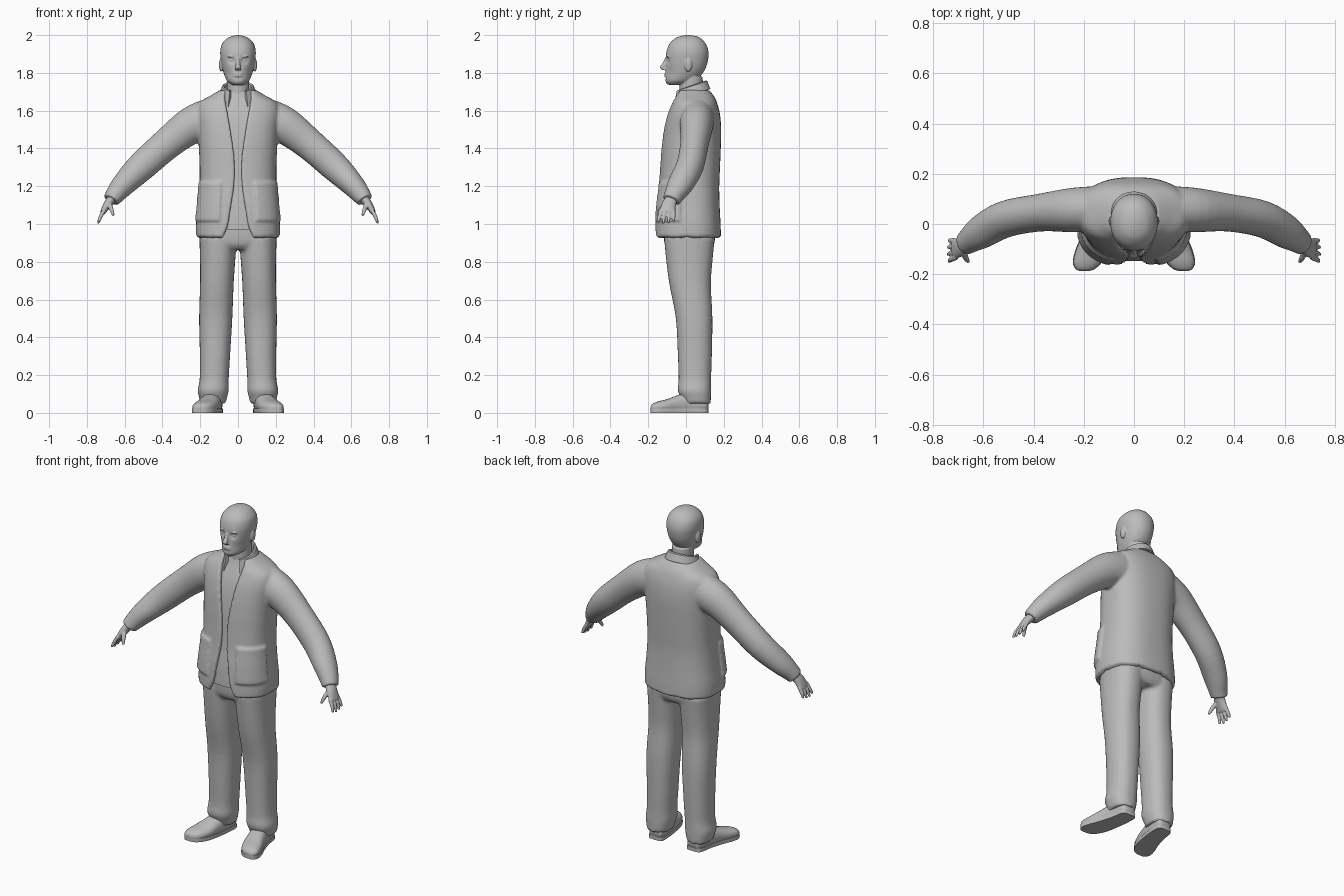
import bpy, bmesh
from math import sin, cos, pi, asin, exp
from mathutils import Vector, Matrix

if "Cube" in bpy.data.objects:
    bpy.data.objects.remove(bpy.data.objects["Cube"])

grey = bpy.data.materials.new("plain grey")
grey.use_nodes = True
grey.diffuse_color = (0.5, 0.5, 0.5, 1)
grey.node_tree.nodes["Principled BSDF"].inputs["Base Color"].default_value = (0.5, 0.5, 0.5, 1)

X, Y, Z = Vector((1, 0, 0)), Vector((0, 1, 0)), Vector((0, 0, 1))


def spline(rows, k):
    """Smoothly subdivide a list of equal-length rows."""
    out = []
    for i in range(len(rows) - 1):
        four = [rows[max(i - 1, 0)], rows[i], rows[i + 1], rows[min(i + 2, len(rows) - 1)]]
        for j in range(k):
            t = j / k
            out.append([b + 0.5 * t * (c - a + t * (2 * a - 5 * b + 4 * c - d + t * (3 * (b - c) + d - a)))
                        for a, b, c, d in zip(*four)])
    return out + [list(rows[-1])]


def power(v, p):
    return (1 if v >= 0 else -1) * abs(v) ** (2 / p)


def skin(bm, rings, s=1):
    """Join closed rings of points into a capped solid; s = -1 mirrors it."""
    loops = [[bm.verts.new((p[0] * s, p[1], p[2])) for p in r] for r in rings]
    n = len(loops[0])
    for a, b in zip(loops, loops[1:]):
        for i in range(n):
            bm.faces.new((a[i], a[(i + 1) % n], b[(i + 1) % n], b[i]))
    bm.faces.new(loops[0])
    bm.faces.new(loops[-1])


def loft(bm, rows, s=1, ref=Y, axis=None, p=2, n=28, k=4, low=-9, high=9):
    """Rows are x, y, z, radius along ref, radius across it."""
    rows = spline(rows, k)
    rings = []
    for i, (x, y, z, ra, rb) in enumerate(rows):
        t = axis or (Vector(rows[min(i + 1, len(rows) - 1)][:3]) - Vector(rows[max(i - 1, 0)][:3])).normalized()
        a = (ref - t * ref.dot(t)).normalized()
        b = a.cross(t)
        ring = []
        for j in range(n):
            g = 2 * pi * j / n
            q = Vector((x, y, z)) + a * ra * power(cos(g), p) + b * rb * power(sin(g), p)
            q.z = min(max(q.z, low), high)
            ring.append(q)
        rings.append(ring)
    skin(bm, rings, s)


def ball(bm, centre, size):
    m = Matrix.Translation(centre) @ Matrix.Diagonal((*size, 1))
    bmesh.ops.create_uvsphere(bm, u_segments=20, v_segments=14, radius=1, matrix=m)


def finish(name, bm, voxel=0, smooth=2):
    bmesh.ops.recalc_face_normals(bm, faces=bm.faces)
    for f in bm.faces:
        f.smooth = True
    me = bpy.data.meshes.new(name)
    bm.to_mesh(me)
    bm.free()
    me.materials.append(grey)
    ob = bpy.data.objects.new(name, me)
    bpy.context.collection.objects.link(ob)
    if voxel:
        m = ob.modifiers.new("blend", "REMESH")
        m.mode, m.voxel_size, m.use_smooth_shade = "VOXEL", voxel, True
        m = ob.modifiers.new("soften", "SMOOTH")
        m.factor, m.iterations = 0.5, smooth
    else:
        bpy.ops.object.select_all(action="DESELECT")
        bpy.context.view_layer.objects.active = ob
        ob.select_set(True)
        bpy.ops.object.shade_smooth_by_angle(angle=0.7)


# Head: height, half width, front, back
bm = bmesh.new()
skull = [(1.737, .03, -.095, -.02), (1.755, .056, -.109, .04), (1.79, .073, -.109, .082),
         (1.83, .084, -.107, .106), (1.87, .091, -.108, .117), (1.91, .094, -.104, .119),
         (1.95, .086, -.09, .107), (1.98, .061, -.062, .082), (1.994, .034, -.032, .055),
         (2.0, .008, -.003, .02)]
loft(bm, [(0, (f + b) / 2, z, (b - f) / 2, w) for z, w, f, b in skull], axis=Z, p=2.15, n=56, k=6)
for x, z, r, d in [(-.034, 1.866, .017, .013), (.034, 1.866, .017, .013), (0, 1.77, .013, .004),
                   (-.06, 1.8, .025, .006), (.06, 1.8, .025, .006)]:
    for v in bm.verts:
        if v.co.y < 0:
            v.co.y += d * exp(-((v.co.x - x) ** 2 + (v.co.z - z) ** 2) / r ** 2)
loft(bm, [(0, -.102, 1.88, .008, .008), (0, -.114, 1.85, .011, .011), (0, -.125, 1.83, .014, .015),
          (0, -.113, 1.815, .012, .014)], axis=Z)
for z in (1.784, 1.794):
    ball(bm, (0, -.105, z), (.025, .01, .0055))
for s in (1, -1):
    ball(bm, (s * .034, -.082, 1.866), (.014, .013, .011))
    ball(bm, (s * .034, -.094, 1.887), (.022, .01, .006))
    ball(bm, (s * .09, .012, 1.842), (.011, .02, .036))
loft(bm, [(0, .045, 1.6, .07, .07), (0, .03, 1.69, .065, .06), (0, .028, 1.78, .06, .06)], axis=Z)
finish("head", bm, .004)

# Jacket: height, half width, front, back, half opening
P = 2.5
coat = spline([(.935, .222, -.166, .185, .085), (1.0, .222, -.165, .183, .058), (1.1, .212, -.158, .178, .04),
               (1.2, .204, -.145, .176, .024), (1.3, .203, -.137, .18, .018), (1.4, .207, -.13, .184, .026),
               (1.5, .214, -.118, .186, .042), (1.58, .222, -.1, .18, .056), (1.64, .208, -.077, .165, .068),
               (1.68, .145, -.06, .146, .075), (1.71, .095, -.05, .12, .07)], 5)


def arc(row, a, b, off, drop=0, n=72):
    z, w, f, r, _ = row
    cy, ry = (f + r) / 2, (r - f) / 2 + off
    g = [a + (b - a) * i / n for i in range(n + 1)]
    return [((w + off) * power(sin(t), P), cy - ry * power(cos(t), P), z - drop) for t in g]


bm = bmesh.new()
shell = []
for row in coat:
    a = asin(min(.95, row[4] / row[1]) ** (P / 2))
    shell.append(arc(row, a, 2 * pi - a, 0) + arc(row, a, 2 * pi - a, -.022, .014)[::-1])
skin(bm, shell)
for s in (1, -1):
    # Patch pockets
    skin(bm, [arc(r, .36, 1.4, .011, 0, 16) + arc(r, .36, 1.4, -.012, 0, 16)[::-1]
              for r in coat if 1.0 < r[0] < 1.24], s)
    # Sleeves
    loft(bm, [(.165, .06, 1.55, .09, .11), (.25, .055, 1.52, .088, .098), (.375, .045, 1.425, .075, .084),
              (.51, .02, 1.305, .073, .078), (.605, -.03, 1.21, .068, .063), (.655, -.065, 1.15, .052, .05),
              (.672, -.078, 1.125, .048, .043)], s)
finish("jacket", bm, .008, 3)

# Collar folded round the neck
bm = bmesh.new()
band = []
for i in range(41):
    t = .55 + (2 * pi - 1.1) * i / 40
    front = max(cos(t), 0)
    top, fall = 1.732 - .028 * cos(t), .045 + .05 * front
    band.append([((.07 + o) * sin(t), .025 - (.074 + o) * cos(t), top - d)
                 for o, d in ((0, fall), (0, .006), (.006, 0), (.014, .004), (.03, fall), (.02, fall + .004))])
skin(bm, band)
finish("collar", bm)

# Shirt under the jacket
bm = bmesh.new()
skin(bm, [arc(r, 0, 2 * pi * 71 / 72, -.018, .012, 71) for r in coat if r[0] > .98])
finish("shirt", bm)

# Trousers
bm = bmesh.new()
loft(bm, [(0, .02, .865, .11, .17), (0, .018, .91, .135, .2), (0, .015, 1.05, .135, .195)], axis=Z, p=2.4)
for s in (1, -1):
    loft(bm, [(.105, .018, .93, .135, .1), (.108, .018, .8, .122, .093), (.112, .022, .68, .11, .089),
              (.118, .043, .5, .097, .088), (.122, .047, .3, .09, .08), (.126, .047, .18, .086, .077),
              (.131, .045, .12, .088, .082), (.132, .052, .08, .08, .074), (.132, .057, .05, .074, .067)],
         s, axis=Z, p=2.3)
finish("trousers", bm, .01, 3)

# Shoes and soles
shoe = [(.125, .118, .04, .025, .028), (.128, .1, .045, .045, .045), (.135, .03, .05, .065, .05),
        (.15, -.04, .045, .05, .055), (.168, -.1, .035, .038, .061), (.185, -.15, .03, .03, .056),
        (.194, -.178, .027, .02, .038), (.198, -.187, .024, .01, .018)]
for s, side in ((1, "left"), (-1, "right")):
    bm = bmesh.new()
    loft(bm, shoe, s, ref=Z, axis=Y, p=2.3, low=.018)
    finish(side + "_shoe", bm)
    bm = bmesh.new()
    loft(bm, [(x, y, .011, .2, rb * 1.05) for x, y, z, ra, rb in shoe], s, ref=Z, axis=Y, p=3, low=0, high=.022)
    finish(side + "_sole", bm)

    # Hand with four fingers and a thumb
    bm = bmesh.new()
    loft(bm, [(.655, -.067, 1.15, .03, .026), (.69, -.09, 1.105, .037, .022), (.716, -.1, 1.06, .043, .014)], s)
    for i in range(4):
        o, short = (i - 1.5) * .022, .008 * abs(i - 1.3)
        loft(bm, [(.708, -.1 + o, 1.075, .011, .011), (.729, -.104 + 1.15 * o, 1.035, .01, .01),
                  (.742 - short / 2, -.107 + 1.3 * o, 1.0 + short, .006, .006)], s, n=12)
    loft(bm, [(.682, -.105, 1.11, .014, .013), (.669, -.135, 1.075, .012, .011),
              (.66, -.15, 1.045, .007, .007)], s, n=12)
    finish(side + "_hand", bm, .004)
